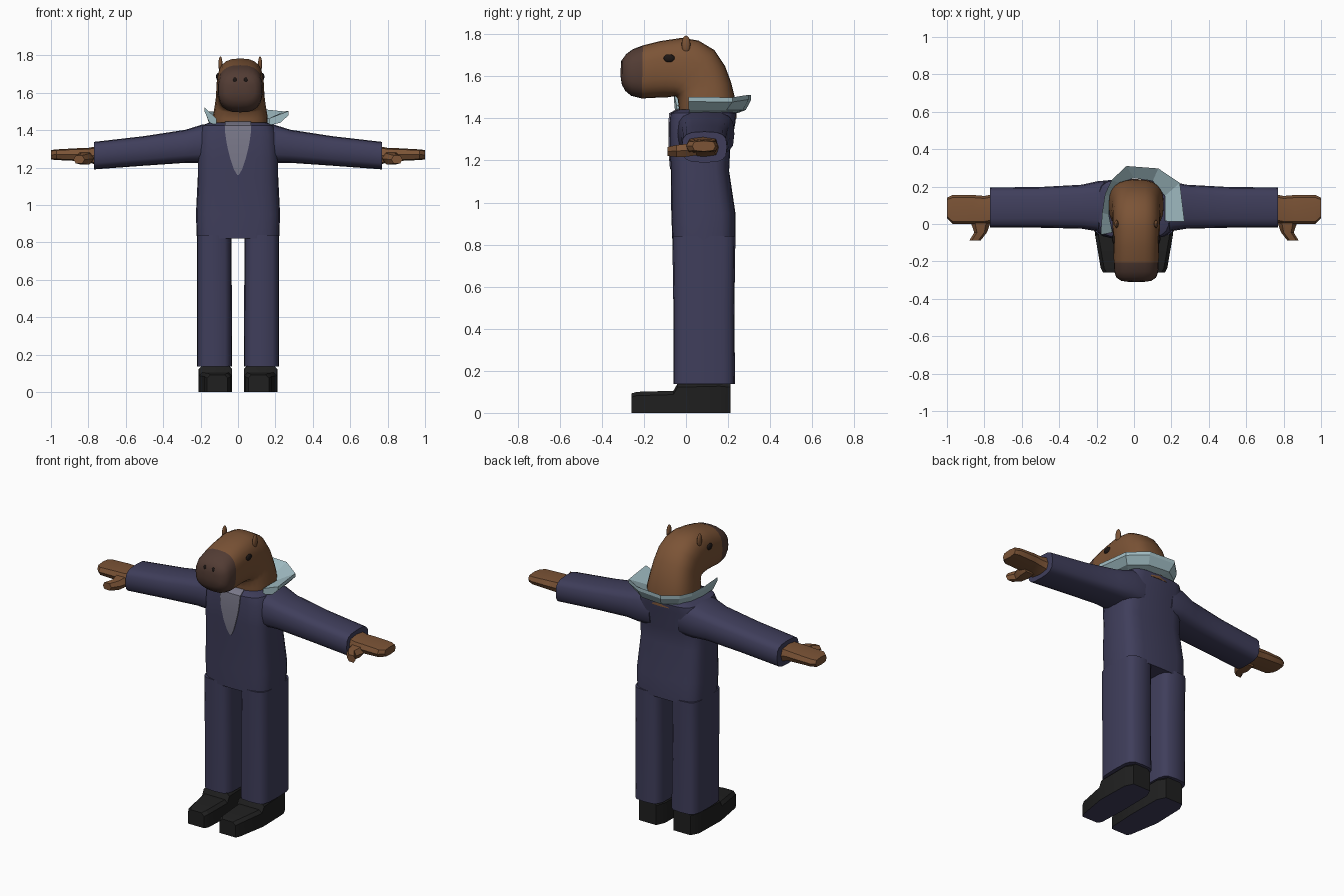
import bpy, bmesh, math
from mathutils import Vector

if "Cube" in bpy.data.objects:
    bpy.data.objects.remove(bpy.data.objects["Cube"])


def material(name, rgb):
    m = bpy.data.materials.new(name)
    m.diffuse_color = (*rgb, 1)
    m.use_nodes = True
    m.node_tree.nodes["Principled BSDF"].inputs["Base Color"].default_value = m.diffuse_color
    return m


NAVY = material("navy cloth", (0.05, 0.048, 0.105))
FUR = material("brown fur", (0.20, 0.088, 0.037))
MUZZLE = material("dark muzzle", (0.085, 0.045, 0.034))
COLLAR = material("pale blue collar", (0.35, 0.50, 0.54))
SHIRT = material("grey shirt", (0.20, 0.195, 0.26))
SHOE = material("black leather", (0.014, 0.014, 0.014))
DARK = material("eye black", (0.012, 0.008, 0.007))


def finish(name, bm, mats, angle=40):
    bmesh.ops.recalc_face_normals(bm, faces=bm.faces)
    me = bpy.data.meshes.new(name)
    bm.to_mesh(me)
    bm.free()
    ob = bpy.data.objects.new(name, me)
    bpy.context.collection.objects.link(ob)
    for m in mats:
        me.materials.append(m)
    bpy.ops.object.select_all(action='DESELECT')
    ob.select_set(True)
    bpy.context.view_layer.objects.active = ob
    if angle:
        bpy.ops.object.shade_smooth_by_angle(angle=math.radians(angle))
    return ob


def ring(c, u, v, n=16, e=4.0):
    """Rounded-box ring: centre c, half-axis vectors u and v, squareness e."""
    out = []
    for i in range(n):
        a = 2 * math.pi * i / n
        f = lambda t: math.copysign(abs(t) ** (2 / e), t) if abs(t) > 1e-6 else 0
        out.append(Vector(c) + Vector(u) * f(math.cos(a)) + Vector(v) * f(math.sin(a)))
    return out


def loft(name, rings, mats, angle=40, rule=None):
    bm = bmesh.new()
    rows = [[bm.verts.new(p) for p in r] for r in rings]
    n = len(rows[0])
    for a, b in zip(rows, rows[1:]):
        for i in range(n):
            j = (i + 1) % n
            bm.faces.new((a[i], a[j], b[j], b[i]))
    bm.faces.new(rows[0])
    bm.faces.new(rows[-1])
    bm.normal_update()
    if rule:
        for f in bm.faces:
            f.material_index = rule(f)
    return finish(name, bm, mats, angle)


def ring_z(z, x0, x1, y0, y1, **k):
    return ring(((x0 + x1) / 2, (y0 + y1) / 2, z), ((x1 - x0) / 2, 0, 0), (0, (y1 - y0) / 2, 0), **k)


def ring_x(x, y0, y1, z0, z1, **k):
    return ring((x, (y0 + y1) / 2, (z0 + z1) / 2), (0, (y1 - y0) / 2, 0), (0, 0, (z1 - z0) / 2), **k)


def blob(name, loc, size, mat):
    bm = bmesh.new()
    bmesh.ops.create_uvsphere(bm, u_segments=12, v_segments=8, radius=1)
    for v in bm.verts:
        v.co = Vector([a * b for a, b in zip(v.co, size)]) + Vector(loc)
    return finish(name, bm, [mat], 80)


# Jacket and hips
TORSO = [(0.82, 0.22, -0.065, 0.235), (0.95, 0.225, -0.07, 0.235), (1.15, 0.215, -0.072, 0.205),
         (1.25, 0.215, -0.08, 0.21), (1.38, 0.21, -0.08, 0.235), (1.425, 0.19, -0.075, 0.24),
         (1.442, 0.15, -0.04, 0.22)]
loft("jacket", [ring_z(z, -w, w, a, b, n=20) for z, w, a, b in TORSO], [NAVY])

# Shirt front, a thin plate following the chest
bm = bmesh.new()
rows = []
for z, w, y in [(1.16, 0.004, -0.076), (1.19, 0.022, -0.079), (1.25, 0.042, -0.084), (1.32, 0.059, -0.084),
                (1.38, 0.068, -0.084), (1.425, 0.071, -0.08), (1.446, 0.068, -0.04)]:
    rows.append([bm.verts.new((x, y, z)) for x in (-w, w)] + [bm.verts.new((x, y + 0.008, z)) for x in (w, -w)])
for a, b in zip(rows, rows[1:]):
    for i in range(4):
        bm.faces.new((a[i], a[(i + 1) % 4], b[(i + 1) % 4], b[i]))
bm.faces.new(rows[0])
bm.faces.new(rows[-1])
finish("shirt_front", bm, [SHIRT])

for s, side in ((1, "left"), (-1, "right")):
    # Trouser leg
    loft(side + "_trouser_leg",
         [ring_z(z, s * a, s * b, c, d) for z, a, b, c, d in
          [(0.137, 0.032, 0.22, -0.06, 0.233), (0.5, 0.033, 0.22, -0.06, 0.23), (0.84, 0.035, 0.22, -0.065, 0.235)]],
         [NAVY])
    # Sleeve
    loft(side + "_sleeve",
         [ring_x(s * x, a, b, c, d, e=3.2) for x, a, b, c, d in
          [(0.10, -0.03, 0.225, 1.225, 1.435), (0.19, -0.04, 0.23, 1.225, 1.43), (0.28, -0.025, 0.21, 1.225, 1.402),
           (0.5, -0.02, 0.198, 1.21, 1.368), (0.77, -0.02, 0.195, 1.19, 1.337)]], [NAVY])
    # Hand
    loft(side + "_hand",
         [ring_x(s * x, a, b, c, d, n=8, e=3.5) for x, a, b, c, d in
          [(0.75, 0.01, 0.16, 1.21, 1.315), (0.80, 0.0, 0.15, 1.23, 1.305), (0.86, 0.0, 0.155, 1.235, 1.303),
           (0.97, 0.0, 0.155, 1.24, 1.297), (1.0, 0.03, 0.14, 1.243, 1.293)]], [FUR], 30)
    # Thumb
    loft(side + "_thumb",
         [ring((s * x, y, z), (s * w, 0, 0), (0, 0, h), n=6, e=2.5) for x, y, z, w, h in
          [(0.815, 0.05, 1.255, 0.05, 0.034), (0.82, 0.0, 1.248, 0.05, 0.034),
           (0.82, -0.045, 1.245, 0.034, 0.032), (0.85, -0.088, 1.243, 0.03, 0.024)]], [FUR], 30)
    # Shoe: chamfered box sections from toe to heel
    secs = []
    for y, a, b, h in [(-0.26, 0.055, 0.165, 0.092), (-0.235, 0.04, 0.178, 0.1), (-0.06, 0.032, 0.208, 0.105),
                       (-0.04, 0.032, 0.21, 0.14), (0.16, 0.035, 0.205, 0.145), (0.212, 0.06, 0.18, 0.14)]:
        c = 0.018
        secs.append([Vector((s * x, y, z)) for x, z in
                     [(a, 0), (b, 0), (b, h - c), (b - c, h), (a + c, h), (a, h - c)]])
    loft(side + "_shoe", secs, [SHOE, NAVY], 30, lambda f: int(abs(f.normal.z) > 0.9 and f.calc_center_median().z < 0.01))

# Head: sections from the neck, bending forward into the muzzle
CX = 0.012
HEAD = [(-0.03, 1.40, 0.24, 1.40, 0.148), (-0.035, 1.46, 0.235, 1.49, 0.146), (-0.04, 1.495, 0.215, 1.57, 0.136),
        (-0.05, 1.505, 0.185, 1.65, 0.13), (-0.07, 1.503, 0.135, 1.725, 0.128), (-0.09, 1.50, 0.06, 1.77, 0.127),
        (-0.12, 1.50, -0.02, 1.783, 0.124), (-0.16, 1.497, -0.12, 1.768, 0.121), (-0.21, 1.495, -0.205, 1.747, 0.12),
        (-0.26, 1.507, -0.255, 1.728, 0.117), (-0.288, 1.53, -0.285, 1.705, 0.106), (-0.305, 1.56, -0.303, 1.68, 0.08),
        (-0.311, 1.60, -0.31, 1.65, 0.035)]
loft("head", [ring((CX, (y0 + y1) / 2, (z0 + z1) / 2), (w, 0, 0), (0, (y1 - y0) / 2, (z1 - z0) / 2), n=24, e=2.7)
              for y0, z0, y1, z1, w in HEAD],
     [FUR, MUZZLE], 70, lambda f: int(f.calc_center_median().y < -0.21))

# Eyes, ears and nostrils
for s, side in ((1, "left"), (-1, "right")):
    blob(side + "_eye", (CX + s * 0.12, -0.08, 1.686), (0.009, 0.027, 0.019), DARK)
    blob(side + "_ear", (CX + s * 0.106, 0.0, 1.752), (0.011, 0.021, 0.042), FUR)
    blob(side + "_nostril", (CX + s * 0.029, -0.301, 1.665), (0.012, 0.008, 0.016), DARK)

# Open flared collar around the back of the neck
INNER = [(-0.115, -0.045), (-0.135, 0.05), (-0.13, 0.15), (-0.08, 0.22), (0.0, 0.245), (0.1, 0.23), (0.165, 0.15),
         (0.165, 0.015)]
OUTER = [(-0.178, -0.058, 1.52), (-0.17, 0.06, 1.505), (-0.155, 0.16, 1.5), (-0.12, 0.235, 1.5), (-0.04, 0.31, 1.51),
         (0.13, 0.297, 1.512), (0.245, 0.22, 1.5), (0.27, 0.012, 1.502)]
secs = []
for (ix, iy), (ox, oy, oz) in zip(INNER, OUTER):
    i, o = Vector((ix, iy, 1.425)), Vector((ox, oy, oz))
    low = i.lerp(o, 0.6)
    low.z = 1.44
    secs.append([i, low, o - Vector((0, 0, 0.022)), o, Vector((ix, iy, 1.462))])
loft("collar", secs, [COLLAR], 0)
